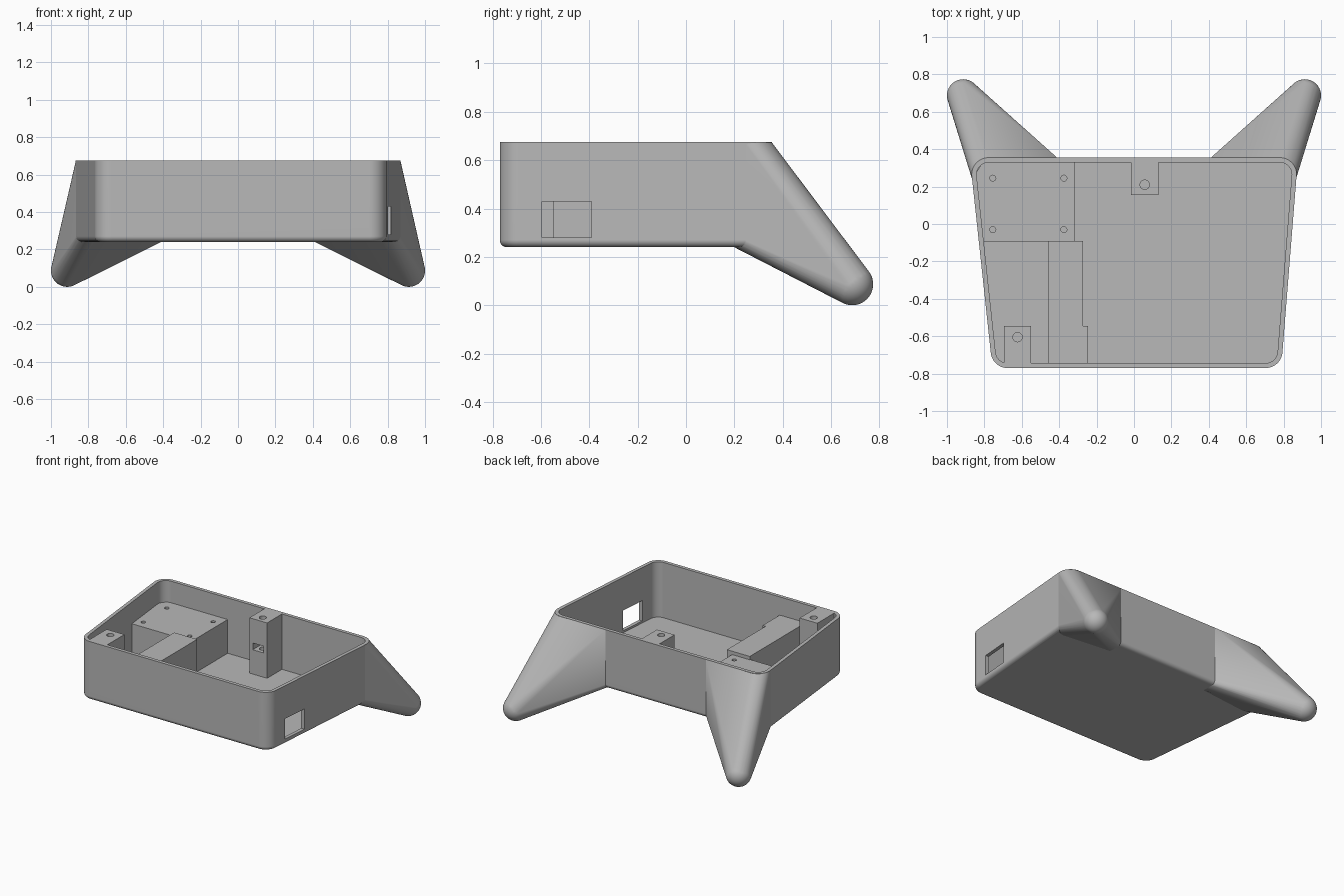
import bpy
import bmesh
from math import sin, cos, pi, radians
from mathutils import Vector

if "Cube" in bpy.data.objects:
    bpy.data.objects.remove(bpy.data.objects["Cube"])

grey = bpy.data.materials.new("matte_grey")
grey.use_nodes = True
grey.diffuse_color = (0.48, 0.48, 0.48, 1)
grey.node_tree.nodes["Principled BSDF"].inputs["Base Color"].default_value = (0.48, 0.48, 0.48, 1)

TOP, BOTTOM, FLOOR = 0.675, 0.24, 0.265
RADIUS, WALL, FILLET = 0.09, 0.026, 0.03


def hull(name, points):
    """Convex solid around a set of points."""
    bm = bmesh.new()
    for p in points:
        bm.verts.new(p)
    bmesh.ops.remove_doubles(bm, verts=bm.verts[:], dist=1e-5)
    res = bmesh.ops.convex_hull(bm, input=bm.verts[:])
    junk = {g for key in ("geom_interior", "geom_unused") for g in res[key]
            if isinstance(g, bmesh.types.BMVert)}
    bmesh.ops.delete(bm, geom=list(junk), context="VERTS")
    bmesh.ops.dissolve_limit(bm, angle_limit=radians(0.4), verts=bm.verts[:], edges=bm.edges[:])
    bmesh.ops.recalc_face_normals(bm, faces=bm.faces[:])
    mesh = bpy.data.meshes.new(name)
    bm.to_mesh(mesh)
    bm.free()
    mesh.materials.append(grey)
    obj = bpy.data.objects.new(name, mesh)
    bpy.context.collection.objects.link(obj)
    return obj


def box(name, x0, x1, y0, y1, z0, z1):
    return hull(name, [(x, y, z) for x in (x0, x1) for y in (y0, y1) for z in (z0, z1)])


def disc(c, r, z, n=48):
    return [(c[0] + r * cos(2 * pi * i / n), c[1] + r * sin(2 * pi * i / n), z) for i in range(n)]


def cut(obj, cutters):
    """Subtract every cutter from the object."""
    bpy.context.view_layer.objects.active = obj
    for c in cutters:
        mod = obj.modifiers.new("cut", "BOOLEAN")
        mod.operation, mod.solver, mod.object = "DIFFERENCE", "EXACT", c
        bpy.ops.object.modifier_apply(modifier=mod.name)


def drop(cutters):
    for c in cutters:
        bpy.data.objects.remove(c)


def smooth(obj):
    bpy.ops.object.select_all(action="DESELECT")
    obj.select_set(True)
    bpy.context.view_layer.objects.active = obj
    bpy.ops.object.shade_smooth_by_angle(angle=radians(28))
    mod = obj.modifiers.new("even_normals", "WEIGHTED_NORMAL")
    mod.keep_sharp = True


# Tapered tray outline, and the centres of its rounded corners
corners = [Vector(p) for p in ((-0.757, -0.77), (0.787, -0.77), (0.877, 0.355), (-0.878, 0.355))]
centres = []
for i, p in enumerate(corners):
    u = (corners[i - 1] - p).normalized()
    v = (corners[(i + 1) % 4] - p).normalized()
    centres.append(p + (u + v) * RADIUS / abs(u.cross(v)))


def rounded(levels, which=centres):
    return [q for r, z in levels for c in which for q in disc(c, r, z)]


# Rings of the outer skin: rounded bottom edge, then straight walls
skin = [(RADIUS - FILLET * (1 - sin(a)), BOTTOM + FILLET * (1 - cos(a)))
        for a in (i * pi / 10 for i in range(6))] + [(RADIUS, TOP)]

tray = hull("tray_shell", rounded(skin))
cavity = hull("cavity_cutter", rounded([(RADIUS - WALL, FLOOR), (RADIUS - WALL, TOP + 0.2)]))
window = box("window_cutter", 0.7, 0.95, -0.595, -0.39, 0.28, 0.43)
cut(tray, [cavity, window])

# Splayed rear legs: tray corner drawn out to a ball foot
ball = bmesh.new()
bmesh.ops.create_uvsphere(ball, u_segments=40, v_segments=24, radius=0.087)
ball_points = [v.co.copy() for v in ball.verts]
ball.free()
leg_skin = [(r - 0.001, min(z, TOP - 0.0005)) for r, z in skin]
for side, name, centre in ((1, "left_leg", centres[2]), (-1, "right_leg", centres[3])):
    foot = Vector((side * 0.913, 0.687, 0.087))
    pts = [p + foot for p in ball_points]
    pts += rounded(leg_skin, [centre])
    for r, z in leg_skin:
        inset = RADIUS - r
        pts += [(side * 0.41, 0.355 - inset, z), (side * 0.41, 0.24, z),
                (side * (0.867 - inset), 0.24, z)]
    leg = hull(name, pts)
    cut(leg, [cavity])
    smooth(leg)
smooth(tray)
drop([cavity, window])

# Screw posts with a pilot hole on top and a nut slot facing inwards
for name, x, y_wall, y_face, hole_y in (("rear_post", 0.0575, 0.342, 0.155, 0.21),
                                        ("front_post", -0.6225, -0.755, -0.545, -0.605)):
    post = box(name, x - 0.0725, x + 0.0725, min(y_wall, y_face), max(y_wall, y_face),
               FLOOR - 0.01, TOP)
    hole = hull("hole_cutter", disc((x, hole_y), 0.025, 0.42, 24) + disc((x, hole_y), 0.025, 0.8, 24))
    slot = box("slot_cutter", x - 0.045, x + 0.045, min(y_face, hole_y) - 0.045,
               max(y_face, hole_y) + 0.045, 0.445, 0.495)
    cut(post, [hole, slot])
    drop([hole, slot])

# Circuit board mount, following the slanted wall, with four screw holes
plan = ((-0.81, -0.095), (-0.848, 0.27), (-0.80, 0.34), (-0.315, 0.34), (-0.315, -0.095))
mount = hull("board_mount", [(x, y, z) for x, y in plan for z in (FLOOR - 0.01, 0.515)])
holes = [hull("screw_cutter", disc((x, y), 0.016, 0.42, 20) + disc((x, y), 0.016, 0.6, 20))
         for x in (-0.755, -0.375) for y in (-0.03, 0.245)]
cut(mount, holes)
drop(holes)

# Raised channel block with a wider front end
box("channel_block", -0.46, -0.272, -0.75, -0.09, FLOOR - 0.01, 0.54)
box("channel_end", -0.44, -0.247, -0.75, -0.545, FLOOR - 0.01, 0.5395)
